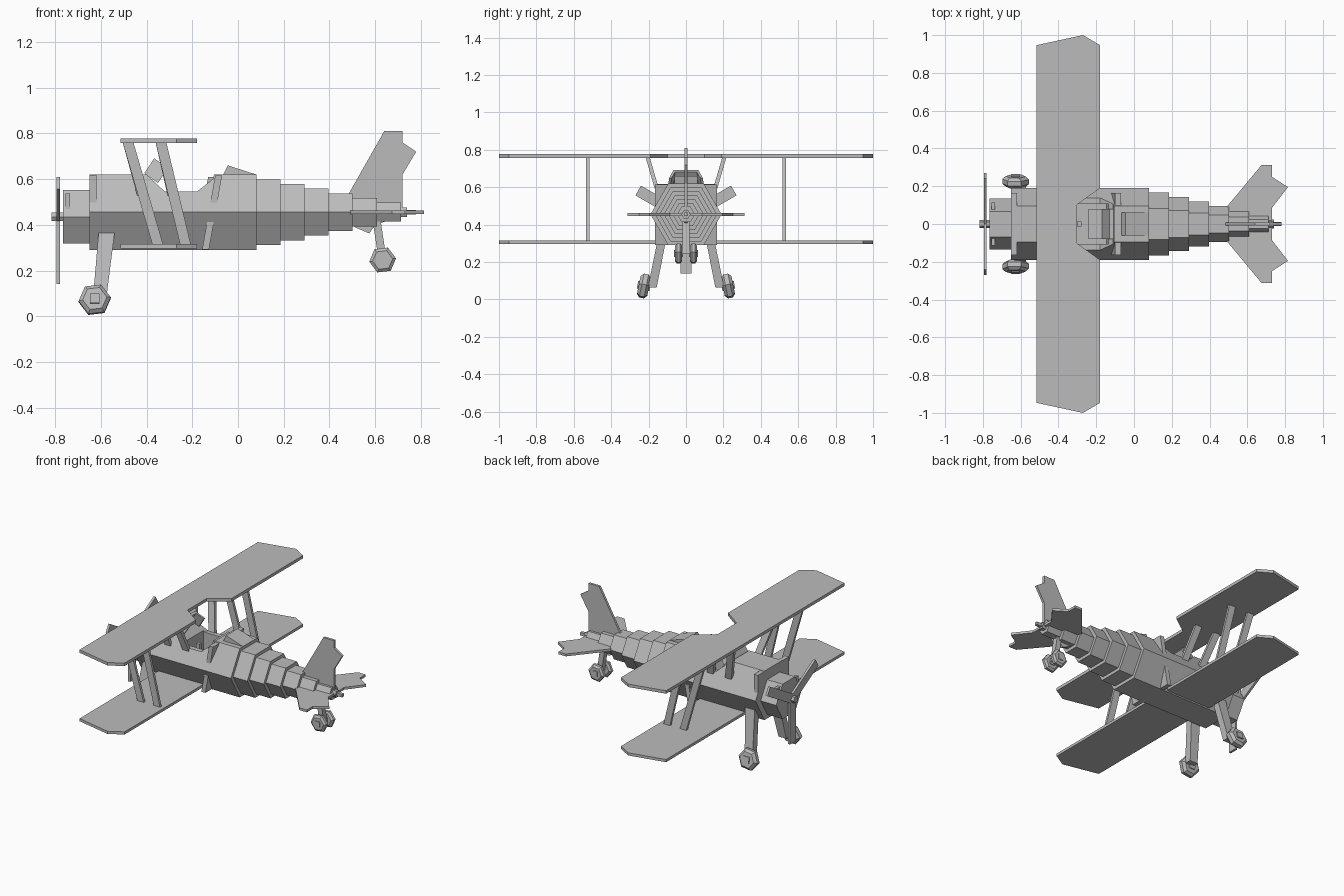
import bpy, bmesh, math
from mathutils import Matrix, Vector

old = bpy.data.objects.get("Cube")
if old:
    bpy.data.objects.remove(old, do_unlink=True)

grey = bpy.data.materials.new("plain grey")
grey.use_nodes = True
grey.diffuse_color = (0.5, 0.5, 0.5, 1)
grey.node_tree.nodes["Principled BSDF"].inputs["Base Color"].default_value = (0.5, 0.5, 0.5, 1)

MID = 0.455    # fuselage centre line height
NOSE = 0.435   # engine and propeller height


def loft(name, rings):
    """Closed solid through a list of equal-sized rings of points."""
    bm = bmesh.new()
    rows = [[bm.verts.new(p) for p in ring] for ring in rings]
    n = len(rows[0])
    for a, b in zip(rows, rows[1:]):
        for i in range(n):
            bm.faces.new((a[i], a[(i + 1) % n], b[(i + 1) % n], b[i]))
    bm.faces.new(rows[0][::-1])
    bm.faces.new(rows[-1])
    bmesh.ops.recalc_face_normals(bm, faces=bm.faces)
    mesh = bpy.data.meshes.new(name)
    bm.to_mesh(mesh)
    bm.free()
    mesh.materials.append(grey)
    ob = bpy.data.objects.new(name, mesh)
    bpy.context.scene.collection.objects.link(ob)
    return ob


def prism(name, outline, axis, a, b):
    """Extrude a 2D outline along an axis from a to b."""
    place = {"x": lambda u, v, d: (d, u, v),
             "y": lambda u, v, d: (u, d, v),
             "z": lambda u, v, d: (u, v, d)}[axis]
    return loft(name, [[place(u, v, d) for u, v in outline] for d in (a, b)])


def box(name, x, y, z):
    return prism(name, [(x[0], y[0]), (x[1], y[0]), (x[1], y[1]), (x[0], y[1])], "z", *z)


def bar(name, p, q, size, end=None):
    """Strut with level ends, size = (x width, y width)."""
    def rect(c, s):
        return [(c[0] + i * s[0] / 2, c[1] + j * s[1] / 2, c[2])
                for i, j in ((-1, -1), (1, -1), (1, 1), (-1, 1))]
    return loft(name, [rect(p, size), rect(q, end or size)])


def hexagon(r, z, turn=0.0):
    return [(r * math.cos(turn + i * math.pi / 3), z + r * math.sin(turn + i * math.pi / 3))
            for i in range(6)]


def wheel(name, centre, r, half, tilt):
    """Chamfered six-sided tyre with a square hub."""
    rings = [[(u, d * half, v) for u, v in hexagon(r * k, 0, 0.12)]
             for d, k in ((-1, 0.75), (-0.45, 1), (0.45, 1), (1, 0.75))]
    tyre = loft(name, rings)
    s = r * 0.3
    hub = box(name + "_hub", (-s, s), (-half * 1.25, half * 1.25), (-s, s))
    for ob in (tyre, hub):
        ob.data.transform(Matrix.Translation(centre) @ Matrix.Rotation(tilt, 4, "X"))


# Fuselage: main hexagonal body with the cockpit cut out
body = prism("fuselage", hexagon(0.19, MID), "x", -0.65, 0.08)
notch = prism("cockpit_notch_cutter",
              [(-0.42, 0.64), (-0.4, 0.62), (-0.32, 0.545), (-0.18, 0.545), (-0.11, 0.6), (-0.1, 0.64)],
              "y", -0.3, 0.3)
well = box("cockpit_well_cutter", (-0.33, -0.135), (-0.105, 0.105), (0.36, 0.6))
for cutter in (notch, well):
    mod = body.modifiers.new("cut", "BOOLEAN")
    mod.operation = "DIFFERENCE"
    mod.solver = "EXACT"
    mod.object = cutter
    cutter.hide_render = True
bpy.context.view_layer.update()
cut_mesh = bpy.data.meshes.new_from_object(body.evaluated_get(bpy.context.evaluated_depsgraph_get()))
body.modifiers.clear()
body.data = cut_mesh
for cutter in (notch, well):
    bpy.data.objects.remove(cutter, do_unlink=True)

# Engine cowl and stepped tail
prism("engine_cowl", hexagon(0.135, NOSE), "x", -0.765, -0.64)
for i in range(7):
    x = 0.08 + i * 0.1055
    prism("tail_step", hexagon(0.166 - i * 0.0236, MID), "x", x - 0.01, min(x + 0.1055, 0.74))

# Bulkheads whose corners stand out of the hull
box("front_bulkhead", (-0.65, -0.62), (-0.165, 0.165), (MID, 0.617))
box("cowl_bulkhead", (-0.755, -0.735), (-0.115, 0.115), (NOSE, 0.537))
bar("rear_bulkhead", (-0.142, 0, 0.292), (-0.085, 0, 0.615), (0.03, 0.33))

# Cockpit fittings
prism("seat_back", [(-0.175, 0.4), (-0.13, 0.61), (-0.08, 0.61), (-0.12, 0.4)], "y", -0.08, 0.08)
box("seat", (-0.24, -0.14), (-0.08, 0.08), (0.38, 0.42))
box("control_stick", (-0.303, -0.278), (-0.012, 0.012), (0.36, 0.52))
prism("headrest_fairing", [(-0.075, 0.6), (-0.045, 0.66), (0.08, 0.62), (0.08, 0.6)], "y", -0.062, 0.062)

# Windscreen: leaning centre pane with swept side panes
up = Vector((0.043, 0, 0.066))
pane = [(-0.35, 0.1), (-0.41, 0.075), (-0.41, -0.075), (-0.35, -0.1),
        (-0.35, -0.085), (-0.396, -0.065), (-0.396, 0.065), (-0.35, 0.085)]
base = [Vector((x, y, 0.625 - (x + 0.41) * 0.7)) for x, y in pane]
loft("windscreen", [base, [Vector((p.x, p.y * 0.9, p.z)) + up for p in base]])

# Wings, the upper one with a trailing edge cutout
tip = [(-0.18, 0.947), (-0.27, 1.0), (-0.515, 0.947)]
edge = [(-0.305, 0.1), (-0.18, 0.19)] + tip


def mirrored(points):
    return points + [(x, -y) for x, y in reversed(points)]


prism("upper_wing", mirrored(edge), "z", 0.757, 0.777)
prism("lower_wing", mirrored(tip), "z", 0.297, 0.315)

# Struts and main landing gear on each side
for side, s in (("right", -1), ("left", 1)):
    for top_x, low_x in ((-0.481, -0.35), (-0.337, -0.229)):
        bar(side + "_wing_strut", (top_x, s * 0.525, 0.76), (low_x, s * 0.525, 0.31), (0.047, 0.017))
        mid_x = top_x + (low_x - top_x) * 0.5
        bar(side + "_cabin_strut", (top_x, s * 0.205, 0.76), (mid_x, s * 0.135, 0.52), (0.047, 0.022))
    bar(side + "_gear_leg", (-0.575, s * 0.12, 0.365), (-0.607, s * 0.18, 0.065),
        (0.07, 0.045), (0.058, 0.047))
    wheel(side + "_main_wheel", (-0.627, s * 0.225, 0.072), 0.071, 0.028, s * 0.2)
    wheel(side + "_tail_wheel", (0.633, s * 0.04, 0.246), 0.059, 0.019, 0)
bar("tail_wheel_leg", (0.605, 0, 0.43), (0.633, 0, 0.245), (0.035, 0.035))

# Tail surfaces
prism("tailplane", mirrored([(0.49, 0.09), (0.675, 0.312), (0.73, 0.312), (0.73, 0.25),
                             (0.815, 0.195), (0.73, 0.085)]), "z", 0.447, 0.463)
prism("tail_fin", [(0.485, 0.537), (0.64, 0.81), (0.72, 0.81), (0.72, 0.76), (0.78, 0.72),
                   (0.72, 0.62), (0.72, 0.44), (0.6, 0.4), (0.575, 0.362), (0.51, 0.39)],
      "y", -0.008, 0.008)
box("tail_spike", (0.72, 0.78), (-0.01, 0.01), (0.445, 0.465))

# Three-bladed propeller
for i in range(3):
    blade = box("propeller_blade", (-0.795, -0.78), (-0.03, 0.03), (-0.295, 0))
    blade.data.transform(Matrix.Translation((0, 0, NOSE)) @ Matrix.Rotation(i * math.tau / 3, 4, "X"))
prism("propeller_hub", hexagon(0.022, NOSE), "x", -0.817, -0.76)
